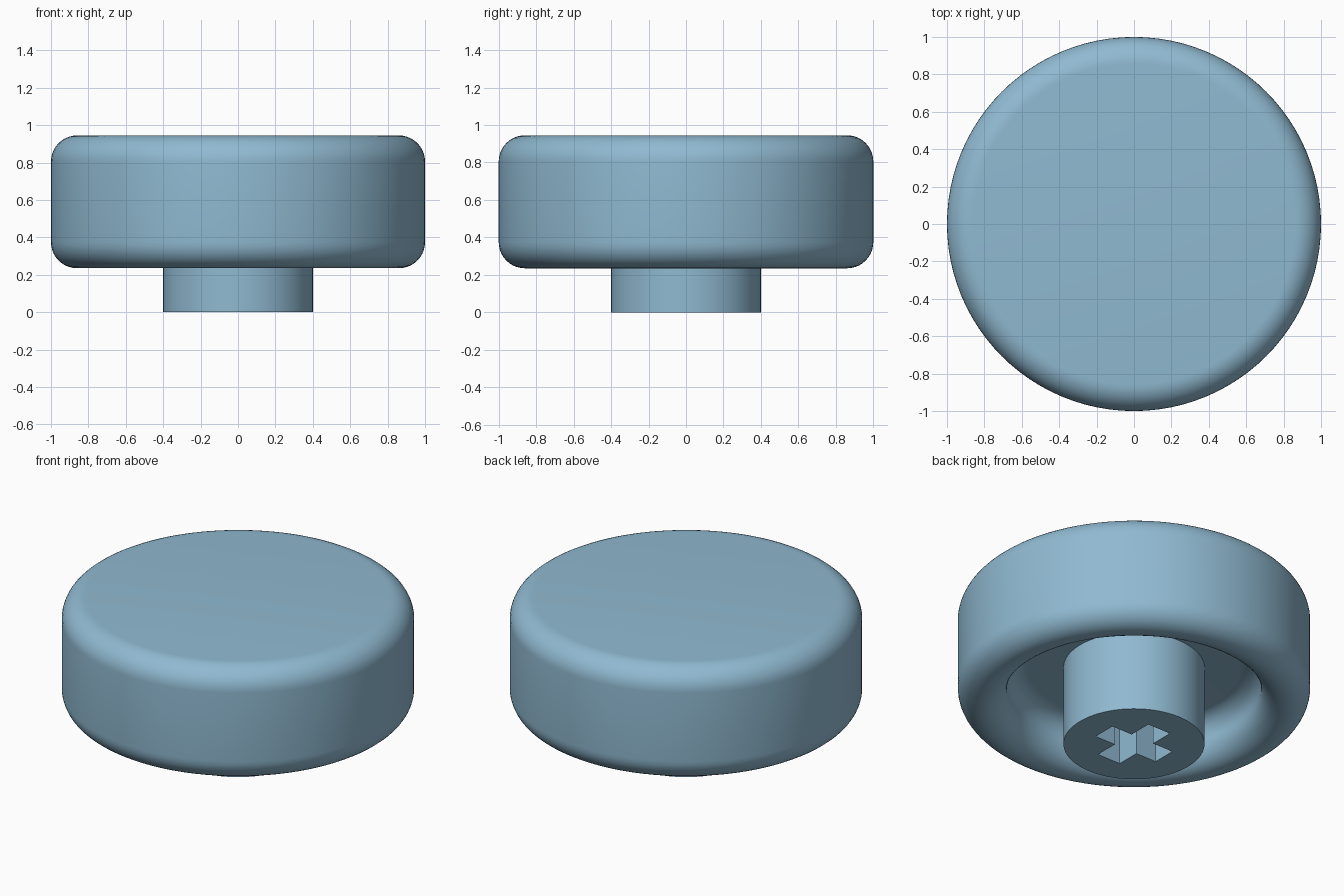
import bpy, bmesh, math

if "Cube" in bpy.data.objects:
    bpy.data.objects.remove(bpy.data.objects["Cube"])

SEGMENTS = 96

blue = bpy.data.materials.new("soft_blue")
blue.diffuse_color = (0.28, 0.49, 0.64, 1)
blue.use_nodes = True
blue.node_tree.nodes["Principled BSDF"].inputs["Base Color"].default_value = blue.diffuse_color


def make_object(name, bm):
    bmesh.ops.recalc_face_normals(bm, faces=bm.faces)
    mesh = bpy.data.meshes.new(name)
    bm.to_mesh(mesh)
    bm.free()
    obj = bpy.data.objects.new(name, mesh)
    bpy.context.collection.objects.link(obj)
    mesh.materials.append(blue)
    return obj


def arc(cr, cz, radius, start, end, steps=10):
    """Points (r, z) along an arc, angles in degrees."""
    angles = [math.radians(start + (end - start) * i / steps) for i in range(steps + 1)]
    return [(cr + radius * math.cos(a), cz + radius * math.sin(a)) for a in angles]


def lathe(name, profile):
    """Spin an open profile around z and close both ends with flat discs."""
    bm = bmesh.new()
    rings = []
    for r, z in profile:
        rings.append([bm.verts.new((r * math.cos(t), r * math.sin(t), z))
                      for t in (2 * math.pi * i / SEGMENTS for i in range(SEGMENTS))])
    for a, b in zip(rings, rings[1:]):
        for i in range(SEGMENTS):
            j = (i + 1) % SEGMENTS
            bm.faces.new((a[i], a[j], b[j], b[i]))
    bm.faces.new(rings[0])
    bm.faces.new(rings[-1])
    return make_object(name, bm)


def smooth(obj):
    bpy.ops.object.select_all(action='DESELECT')
    obj.select_set(True)
    bpy.context.view_layer.objects.active = obj
    bpy.ops.object.shade_smooth_by_angle(angle=math.radians(35))


# Cap: rounded top edge, fully rounded lower rim, filleted hollow underneath
top, bottom, rim, floor, fillet = 0.945, 0.235, 0.14, 0.50, 0.12
wall = 1 - 2 * rim
cap = lathe("cap",
            arc(1 - rim, top - rim, rim, 90, 0)
            + arc(1 - rim, bottom + rim, rim, 0, -180, 20)
            + arc(wall - fillet, floor - fillet, fillet, 0, 90))

# Stem: plain cylinder seated in the hollow
stem = lathe("stem", [(0.4, 0), (0.4, floor + 0.01)])

# Cross-shaped socket cut into the stem from below
arm, half_x, half_y, depth = 0.222, 0.08, 0.074, 0.4
quarter = [(arm, half_y), (half_x, half_y), (half_x, arm)]
outline = (quarter + [(-x, y) for x, y in reversed(quarter)]
           + [(-x, -y) for x, y in quarter] + [(x, -y) for x, y in reversed(quarter)])
bm = bmesh.new()
base = bm.faces.new([bm.verts.new((x, y, -0.1)) for x, y in outline])
extruded = bmesh.ops.extrude_face_region(bm, geom=[base])["geom"]
bmesh.ops.translate(bm, vec=(0, 0, depth + 0.1),
                    verts=[v for v in extruded if isinstance(v, bmesh.types.BMVert)])
cutter = make_object("socket_cutter", bm)
cutter.hide_render = True

cut = stem.modifiers.new("socket", 'BOOLEAN')
cut.operation = 'DIFFERENCE'
cut.solver = 'EXACT'
cut.object = cutter
bpy.context.view_layer.objects.active = stem
bpy.ops.object.modifier_apply(modifier=cut.name)
bpy.data.objects.remove(cutter)

for part in (cap, stem):
    smooth(part)
